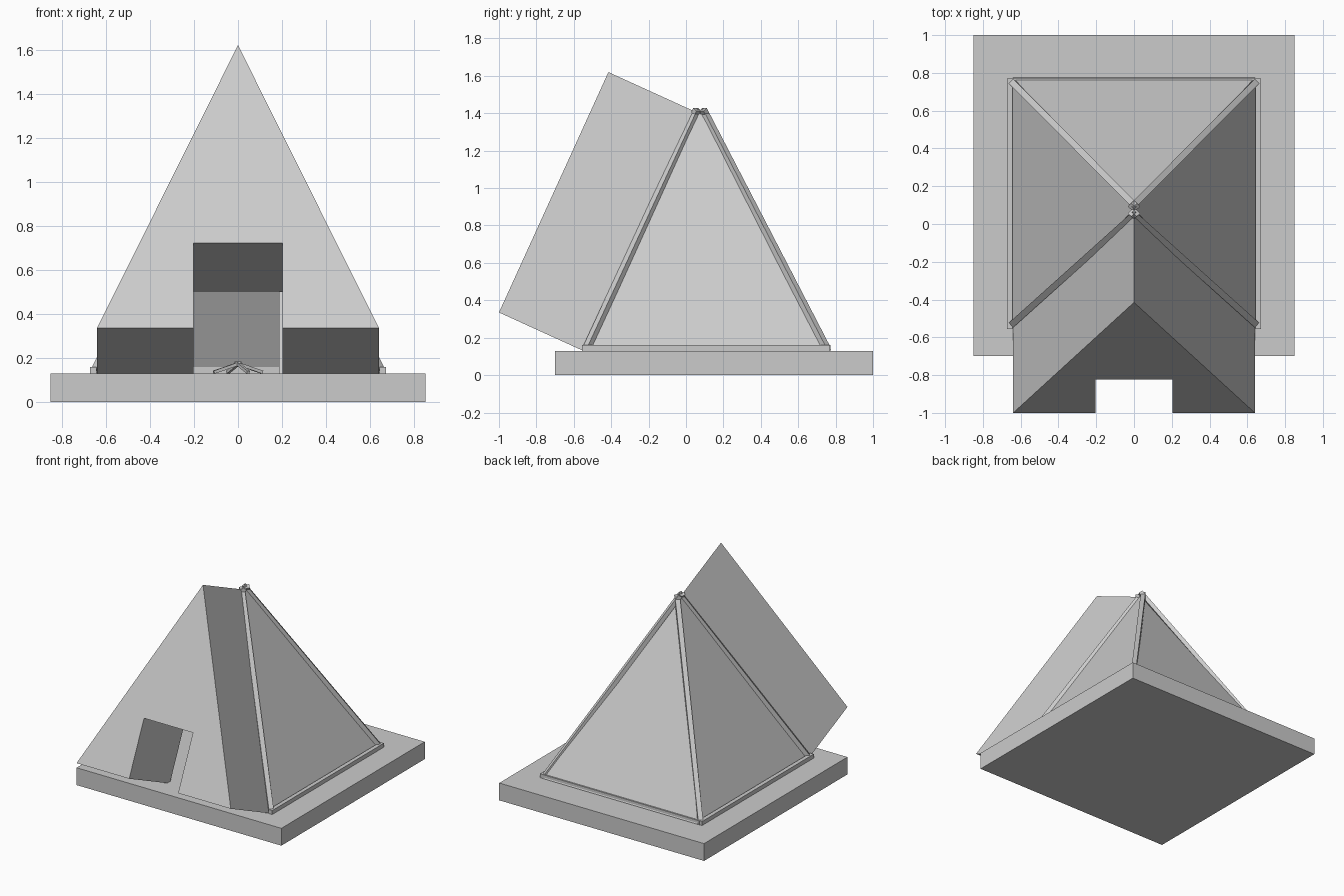
import bpy
from mathutils import Vector, Matrix

if "Cube" in bpy.data.objects:
    bpy.data.objects.remove(bpy.data.objects["Cube"])


def mesh_obj(name, verts, faces):
    me = bpy.data.meshes.new(name)
    me.from_pydata([tuple(v) for v in verts], [], faces)
    me.update()
    ob = bpy.data.objects.new(name, me)
    bpy.context.collection.objects.link(ob)
    return ob


def prism(name, outline, offset):
    # closed solid: counter-clockwise outline (seen from outside) pushed back by offset
    n = len(outline)
    pts = [Vector(p) for p in outline]
    verts = pts + [p + Vector(offset) for p in pts]
    faces = [tuple(range(n)), tuple(range(2 * n - 1, n - 1, -1))]
    faces += [(i, i + n, (i + 1) % n + n, (i + 1) % n) for i in range(n)]
    return mesh_obj(name, verts, faces)


def beam(name, a, b, w, h):
    # rectangular bar from a to b, h measured in the vertical plane
    a, b = Vector(a), Vector(b)
    d = (b - a).normalized()
    side = d.cross(Vector((0, 0, 1))).normalized() * w / 2
    up = side.normalized().cross(d) * h / 2
    ring = [a - side - up, a + side - up, a + side + up, a - side + up]
    return prism(name, ring, b - a)


# base platform
bpy.ops.mesh.primitive_cube_add(size=1, location=(0, 0.15, 0.065))
platform = bpy.context.object
platform.name = "platform"
platform.dimensions = (1.7, 1.7, 0.13)

# thick front panel with the doorway notched out of its lower edge
low = Vector((0, -1.0, 0.335))
top = Vector((0, -0.415, 1.62))
slope = (top - low).normalized()
inward = Vector((0, slope.z, -slope.y))


def on_front(x, s):
    return low + slope * s + Vector((x, 0, 0))


outline = [(-.64, 0), (-.203, 0), (-.203, .425), (.203, .425),
           (.203, 0), (.64, 0), (0, (top - low).length)]
prism("front_panel", [on_front(x, s) for x, s in outline], inward * 0.53)

# thin canvas on the sides and back
apex = Vector((0, 0.075, 1.41))
corners = {"right": ((.645, -.53, .135), (.645, .765, .135)),
           "back": ((.64, .775, .135), (-.64, .775, .135)),
           "left": ((-.645, .765, .135), (-.645, -.53, .135))}
for side, (p, q) in corners.items():
    p, q = Vector(p), Vector(q)
    n = (q - p).cross(apex - p).normalized()
    prism(side + "_canvas", [p, q, apex], n * -0.012)

# corner poles and side sills
for sx, label in ((-1, "left"), (1, "right")):
    for y, end, topy in ((-.53, "front", .06), (.75, "back", .09)):
        beam(f"{end}_{label}_pole", (sx * .645, y, .145),
             (sx * -.012, topy, 1.42), .034, .03)
    beam(label + "_sill", (sx * .657, -.555, .145), (sx * .657, .77, .145), .03, .03)
beam("back_sill", (-.65, .757, .145), (.65, .757, .145), .03, .03)

# jamb at the inner end of the doorway
hinge = on_front(.195, 0) + inward * .53
beam("door_jamb", hinge, hinge + slope * .42, .016, .02)

# small crossed sticks on the floor inside
for i in range(4):
    spin = Matrix.Rotation(0.4 + i * 1.571, 3, 'Z')
    beam(f"stick_{i + 1}", spin @ Vector((.12, 0, .135)) + Vector((0, .07, 0)),
         spin @ Vector((-.015, 0, .178)) + Vector((0, .07, 0)), .014, .014)
